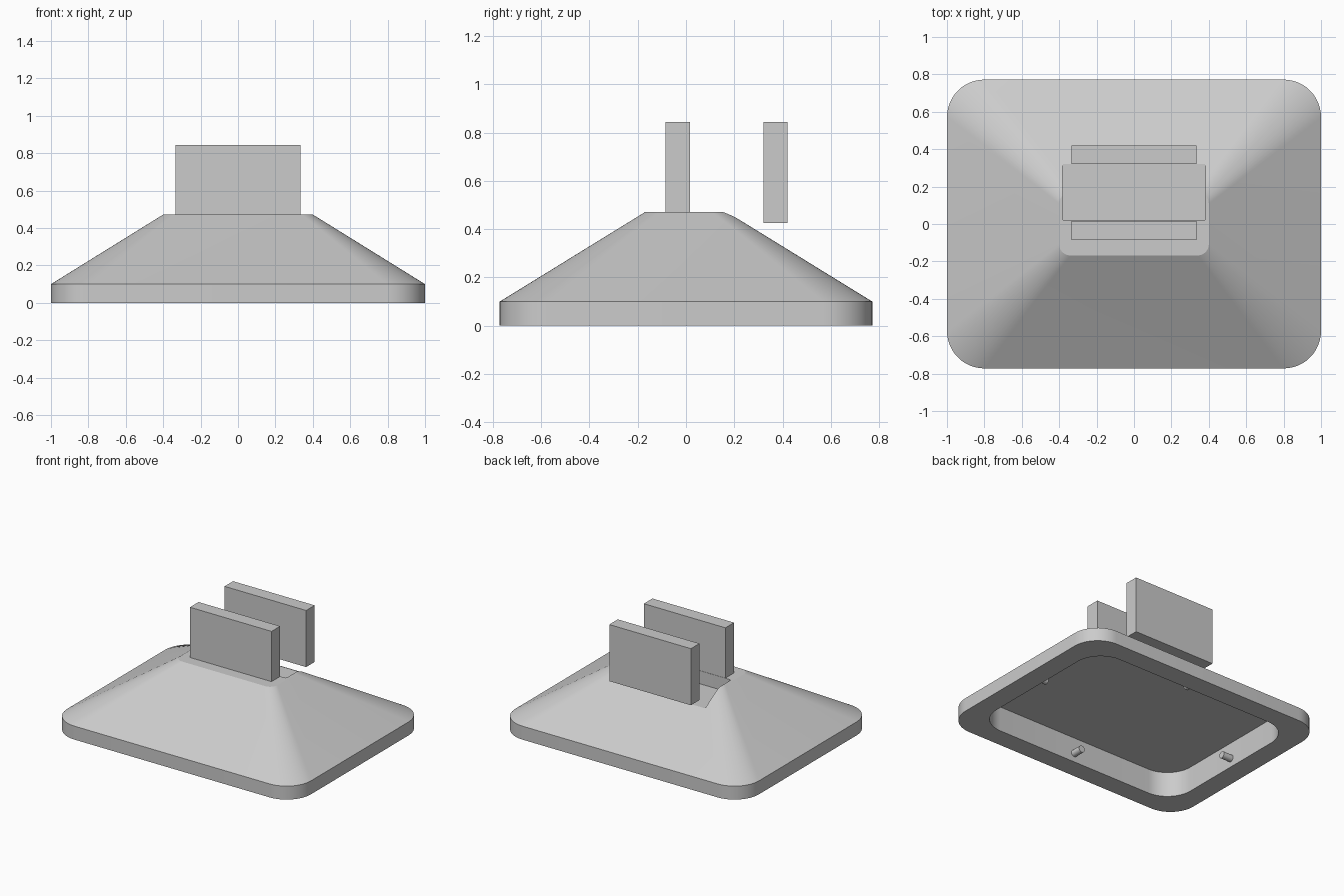
import bpy
import bmesh
from math import sin, cos, pi, radians
from mathutils import Matrix

cube = bpy.data.objects.get("Cube")
if cube:
    bpy.data.objects.remove(cube, do_unlink=True)

grey = bpy.data.materials.new("light grey")
grey.use_nodes = True
grey.diffuse_color = (0.6, 0.6, 0.6, 1)
grey.node_tree.nodes["Principled BSDF"].inputs["Base Color"].default_value = (0.6, 0.6, 0.6, 1)


def add_object(name, bm):
    bmesh.ops.recalc_face_normals(bm, faces=bm.faces)
    mesh = bpy.data.meshes.new(name)
    bm.to_mesh(mesh)
    bm.free()
    mesh.materials.append(grey)
    obj = bpy.data.objects.new(name, mesh)
    bpy.context.collection.objects.link(obj)
    return obj


def rounded_rect(half_x, half_y, radius, steps=12):
    points = []
    for quarter, (sx, sy) in enumerate([(1, 1), (-1, 1), (-1, -1), (1, -1)]):
        for i in range(steps + 1):
            a = (quarter + i / steps) * pi / 2
            points.append((sx * (half_x - radius) + radius * cos(a),
                           sy * (half_y - radius) + radius * sin(a)))
    return points


def loft(name, sections, center_y=0):
    """Stack rounded rectangles given as (half_x, half_y, radius, z)."""
    bm = bmesh.new()
    rings = [[bm.verts.new((x, y + center_y, z)) for x, y in rounded_rect(hx, hy, r)]
             for hx, hy, r, z in sections]
    for low, high in zip(rings, rings[1:]):
        for i in range(len(low)):
            j = (i + 1) % len(low)
            bm.faces.new((low[i], low[j], high[j], high[i]))
    bm.faces.new(rings[0][::-1])
    bm.faces.new(rings[-1])
    return add_object(name, bm)


def box(name, half_x, y0, y1, z0, z1):
    bm = bmesh.new()
    bmesh.ops.create_cube(bm, size=1)
    for v in bm.verts:
        v.co = (v.co.x * 2 * half_x, (y0 + y1) / 2 + v.co.y * (y1 - y0),
                (z0 + z1) / 2 + v.co.z * (z1 - z0))
    return add_object(name, bm)


# Tapered base
base = loft("base", [(1, 0.772, 0.2, 0), (1, 0.772, 0.2, 0.1), (0.4, 0.168, 0.06, 0.472)])

# Underside recess and top slot
cutters = [
    loft("recess_cutter", [(0.85, 0.625, 0.2, -0.1), (0.85, 0.625, 0.2, 0.185)]),
    loft("slot_cutter", [(0.383, 0.152, 0.012, 0.375), (0.383, 0.152, 0.012, 0.7)], 0.17),
]
for cutter in cutters:
    cutter.hide_render = True
    mod = base.modifiers.new(cutter.name, "BOOLEAN")
    mod.operation = "DIFFERENCE"
    mod.solver = "EXACT"
    mod.object = cutter
bpy.context.view_layer.objects.active = base
base.select_set(True)
for mod in list(base.modifiers):
    bpy.ops.object.modifier_apply(modifier=mod.name)
for cutter in cutters:
    bpy.data.objects.remove(cutter, do_unlink=True)
bpy.ops.object.shade_smooth_by_angle(angle=radians(25))
base.select_set(False)

# Two upright holding plates
box("front_plate", 0.335, -0.085, 0.016, 0.425, 0.845)
box("back_plate", 0.335, 0.321, 0.421, 0.425, 0.845)

# Pegs pointing inward from the recess walls
for name, x, y, axis in [("left_peg", 0.83, 0, "Y"), ("right_peg", -0.83, 0, "Y"),
                         ("back_peg", 0, 0.605, "X"), ("front_peg", 0, -0.605, "X")]:
    bm = bmesh.new()
    bmesh.ops.create_cone(bm, cap_ends=True, segments=20, radius1=0.025, radius2=0.025, depth=0.12,
                          matrix=Matrix.Translation((x, y, 0.065)) @ Matrix.Rotation(pi / 2, 4, axis))
    peg = add_object(name, bm)
    bpy.context.view_layer.objects.active = peg
    peg.select_set(True)
    bpy.ops.object.shade_smooth_by_angle(angle=radians(30))
    peg.select_set(False)
